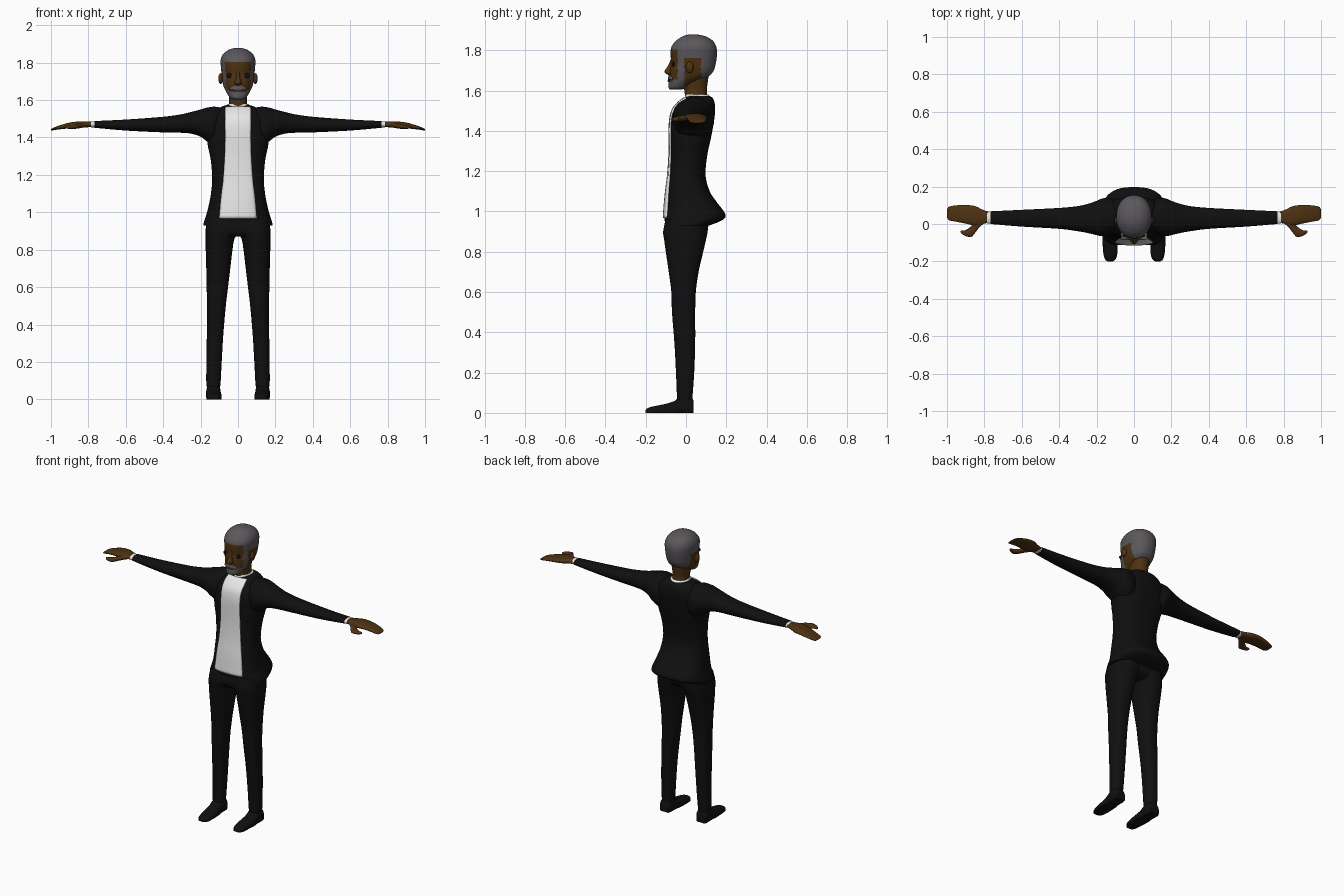
import bpy, bmesh, math
from mathutils import Vector


def mat(name, r, g, b):
    m = bpy.data.materials.new(name)
    m.diffuse_color = (r, g, b, 1)
    return m


SKIN = mat("brown skin", 0.075, 0.032, 0.006)
SUIT = mat("black cloth", 0.005, 0.005, 0.0055)
WHITE = mat("white shirt", 0.8, 0.8, 0.8)
HAIR = mat("grey hair", 0.105, 0.095, 0.105)
DARK = mat("dark eye", 0.005, 0.005, 0.008)
LIP = mat("lip brown", 0.06, 0.018, 0.01)


def dense(rows, sub):
    """Smooth curve through rows of numbers."""
    out = []
    for i in range(len(rows) - 1):
        p0, p1 = rows[max(i - 1, 0)], rows[i]
        p2, p3 = rows[i + 1], rows[min(i + 2, len(rows) - 1)]
        for k in range(sub):
            t = k / sub
            out.append([0.5 * (2 * b + (c - a) * t + (2 * a - 5 * b + 4 * c - d) * t * t
                               + (3 * b - a - 3 * c + d) * t ** 3)
                        for a, b, c, d in zip(p0, p1, p2, p3)])
    return out + [list(rows[-1])]


def finish(bm, name, mats, mirror=False):
    bmesh.ops.recalc_face_normals(bm, faces=bm.faces)
    me = bpy.data.meshes.new(name)
    bm.to_mesh(me)
    bm.free()
    ob = bpy.data.objects.new(name, me)
    bpy.context.collection.objects.link(ob)
    for m in mats:
        me.materials.append(m)
    if mirror:
        ob.modifiers.new("mirror", "MIRROR")
    bpy.ops.object.select_all(action="DESELECT")
    ob.select_set(True)
    bpy.context.view_layer.objects.active = ob
    bpy.ops.object.shade_smooth_by_angle(angle=math.radians(50))
    return ob


def loft(name, rows, axis, mats, n=2.2, seg=24, sub=4, mirror=False, rule=None, floor=False):
    """Rows are (position along axis, a min, a max, b min, b max)."""
    bm = bmesh.new()
    rings = []
    for t, a0, a1, b0, b1 in dense(rows, sub):
        ring = []
        for k in range(seg):
            w = 2 * math.pi * (k + 0.5) / seg
            c, s = math.cos(w), math.sin(w)
            a = (a0 + a1) / 2 + (a1 - a0) / 2 * math.copysign(abs(c) ** (2 / n), c)
            b = (b0 + b1) / 2 + (b1 - b0) / 2 * math.copysign(abs(s) ** (2 / n), s)
            p = {"x": (t, a, b), "y": (a, t, b), "z": (a, b, t)}[axis]
            if floor:
                p = (p[0], p[1], max(p[2], 0))
            ring.append(bm.verts.new(p))
        rings.append(ring)
    for r, q in zip(rings, rings[1:]):
        for k in range(seg):
            j = (k + 1) % seg
            bm.faces.new((r[k], r[j], q[j], q[k]))
    bm.faces.new(rings[0])
    bm.faces.new(rings[-1])
    if rule:
        for f in bm.faces:
            f.material_index = rule(f.calc_center_median())
    return finish(bm, name, mats, mirror)


def front_y(rows, x, z, n):
    """Front surface depth of an upright loft."""
    d = dense(rows, 12)
    for lo, hi in zip(d, d[1:]):
        if hi[0] >= z:
            break
    f = min(max((z - lo[0]) / (hi[0] - lo[0]), 0), 1)
    _, a0, a1, b0, b1 = [p + (q - p) * f for p, q in zip(lo, hi)]
    u = min(abs(x) / ((a1 - a0) / 2), 0.98)
    return (b0 + b1) / 2 - (b1 - b0) / 2 * (1 - u ** n) ** (1 / n)


def plate(name, base, n, spans, material, lift, cols=14):
    """Thin plate lying on a loft's front; spans are (z, x min, x max)."""
    bm = bmesh.new()
    grid = []
    for z, x0, x1 in dense(spans, 5):
        xs = [x0 + (x1 - x0) * i / cols for i in range(cols + 1)]
        grid.append([bm.verts.new((x, front_y(base, x, z, n) - lift, z)) for x in xs])
    for r, q in zip(grid, grid[1:]):
        for k in range(cols):
            bm.faces.new((r[k], r[k + 1], q[k + 1], q[k]))
    ob = finish(bm, name, [material])
    so = ob.modifiers.new("thickness", "SOLIDIFY")
    so.thickness, so.offset = 0.009, 0
    return ob


def ball(name, loc, scale, material):
    bm = bmesh.new()
    bmesh.ops.create_uvsphere(bm, u_segments=16, v_segments=10, radius=1)
    for v in bm.verts:
        v.co = Vector(loc) + Vector(p * s for p, s in zip(v.co, scale))
    return finish(bm, name, [material], True)


def upright(rows):
    """(z, half width, y front, y back) to loft rows."""
    return [(z, -w, w, f, b) for z, w, f, b in rows]


# jacket body with flared hem
body = upright([(0.93, 0.185, -0.095, 0.115), (0.95, 0.182, -0.105, 0.168), (0.972, 0.175, -0.108, 0.196),
                (1.0, 0.166, -0.106, 0.188), (1.05, 0.154, -0.102, 0.15), (1.1, 0.145, -0.097, 0.118),
                (1.18, 0.138, -0.087, 0.097), (1.28, 0.146, -0.08, 0.106), (1.36, 0.162, -0.079, 0.123),
                (1.44, 0.168, -0.078, 0.138), (1.5, 0.155, -0.066, 0.145), (1.54, 0.125, -0.036, 0.142),
                (1.563, 0.092, -0.006, 0.132), (1.574, 0.06, 0.008, 0.115)])
loft("jacket", body, "z", [SUIT], n=2.6, seg=48)

# shirt front and collar
plate("shirt_front", body, 2.6, [(0.968, -0.1, 0.1), (1.08, -0.09, 0.09), (1.2, -0.076, 0.076),
                                 (1.35, -0.068, 0.068), (1.48, -0.068, 0.068), (1.535, -0.07, 0.07),
                                 (1.562, -0.066, 0.066)], WHITE, 0.003)
loft("collar", upright([(1.55, 0.07, -0.012, 0.13), (1.568, 0.063, -0.006, 0.122),
                        (1.58, 0.054, -0.004, 0.112)]), "z", [WHITE], seg=32)

# sleeves, cuffs, hands and thumbs
loft("sleeve", [(0.05, 0.0, 0.11, 1.4, 1.55), (0.12, -0.055, 0.138, 1.355, 1.565),
                (0.165, -0.066, 0.138, 1.378, 1.56), (0.2, -0.06, 0.124, 1.404, 1.55),
                (0.25, -0.048, 0.107, 1.42, 1.537), (0.3, -0.039, 0.096, 1.425, 1.525),
                (0.4, -0.026, 0.086, 1.427, 1.511), (0.6, -0.014, 0.076, 1.437, 1.496),
                (0.768, 0.0, 0.068, 1.452, 1.488)], "x", [SUIT], seg=32, mirror=True)
loft("cuff", [(0.75, 0.002, 0.066, 1.454, 1.486), (0.787, 0.002, 0.066, 1.454, 1.486)],
     "x", [WHITE], mirror=True)
loft("hand", [(0.77, 0.008, 0.064, 1.457, 1.483), (0.81, 0.0, 0.077, 1.454, 1.486),
              (0.85, -0.008, 0.096, 1.451, 1.486), (0.9, 0.002, 0.102, 1.449, 1.48),
              (0.95, 0.012, 0.1, 1.444, 1.466), (0.985, 0.018, 0.094, 1.439, 1.453),
              (0.997, 0.028, 0.085, 1.438, 1.446), (1.0, 0.042, 0.07, 1.439, 1.443)],
     "x", [SKIN], n=2.4, mirror=True)
loft("thumb", [(0.8, 0.005, 0.04, 1.458, 1.48), (0.83, -0.022, 0.03, 1.452, 1.48),
               (0.855, -0.055, 0.01, 1.448, 1.475), (0.872, -0.07, -0.012, 1.446, 1.47),
               (0.9, -0.065, -0.032, 1.446, 1.466), (0.92, -0.053, -0.034, 1.448, 1.462),
               (0.927, -0.045, -0.037, 1.452, 1.458)], "x", [SKIN], seg=16, mirror=True)

# trousers
loft("trouser_leg", [(0.06, 0.096, 0.166, -0.045, 0.032), (0.1, 0.092, 0.17, -0.046, 0.034),
                     (0.2, 0.087, 0.169, -0.05, 0.041), (0.35, 0.078, 0.167, -0.058, 0.046),
                     (0.5, 0.065, 0.166, -0.07, 0.046), (0.6, 0.053, 0.168, -0.073, 0.049),
                     (0.7, 0.041, 0.17, -0.086, 0.063), (0.8, 0.029, 0.173, -0.101, 0.086),
                     (0.86, 0.018, 0.174, -0.109, 0.1), (0.9, -0.01, 0.174, -0.114, 0.108),
                     (0.96, -0.02, 0.168, -0.1, 0.115)], "z", [SUIT], n=2.4, seg=28, mirror=True)
loft("trouser_seat", upright([(0.87, 0.09, -0.09, 0.07), (0.89, 0.15, -0.107, 0.095),
                              (0.92, 0.17, -0.11, 0.108), (0.97, 0.165, -0.1, 0.12)]),
     "z", [SUIT], n=2.6, seg=32)

# shoes
loft("shoe", [(-0.2, 0.115, 0.14, -0.01, 0.014), (-0.192, 0.101, 0.153, -0.015, 0.023),
              (-0.165, 0.09, 0.163, -0.02, 0.032), (-0.11, 0.087, 0.168, -0.02, 0.043),
              (-0.06, 0.09, 0.17, -0.02, 0.058), (-0.03, 0.092, 0.17, -0.02, 0.078),
              (0.02, 0.093, 0.17, -0.02, 0.08), (0.036, 0.1, 0.163, -0.02, 0.065)],
     "y", [SUIT], n=2.6, mirror=True, floor=True)

# neck
loft("neck", upright([(1.54, 0.05, -0.005, 0.11), (1.6, 0.048, -0.008, 0.104),
                      (1.64, 0.052, -0.022, 0.108), (1.69, 0.058, -0.02, 0.115)]),
     "z", [SKIN], seg=28)

# head with hair, sideburns and beard
head = upright([(1.604, 0.022, -0.076, -0.03), (1.612, 0.042, -0.086, 0.0), (1.638, 0.06, -0.086, 0.05),
                (1.67, 0.076, -0.08, 0.112), (1.7, 0.084, -0.079, 0.138), (1.74, 0.088, -0.074, 0.149),
                (1.78, 0.092, -0.077, 0.154), (1.815, 0.093, -0.073, 0.151), (1.845, 0.08, -0.052, 0.135),
                (1.865, 0.057, -0.024, 0.106), (1.875, 0.034, 0.0, 0.075), (1.879, 0.012, 0.025, 0.045)])


def hair_rule(c):
    if c.y < -0.042:
        hairy = c.z > 1.803 or c.z < 1.642 or (abs(c.x) > 0.045 and c.z < 1.655)
    elif c.y < -0.008:
        hairy = c.z > 1.61
    else:
        hairy = c.z > (1.757 if c.y < 0.075 else 1.665)
    return 1 if hairy else 0


loft("head", head, "z", [SKIN, HAIR], n=2.2, seg=72, sub=6, rule=hair_rule)

# moustache and mouth
plate("moustache", head, 2.2, [(1.655, -0.045, 0.045), (1.666, -0.041, 0.041), (1.677, -0.024, 0.024)],
      HAIR, 0.003)
plate("mouth", head, 2.2, [(1.643, -0.018, 0.018), (1.649, -0.026, 0.026), (1.655, -0.022, 0.022)],
      LIP, 0.002)

# nose, ears and eyes
loft("nose", upright([(1.677, 0.01, -0.088, -0.06), (1.685, 0.02, -0.101, -0.06),
                      (1.697, 0.018, -0.107, -0.06), (1.72, 0.011, -0.092, -0.06),
                      (1.755, 0.009, -0.075, -0.06)]), "z", [SKIN], seg=16)
ball("ear", (0.093, 0.018, 1.715), (0.012, 0.02, 0.029), SKIN)
ball("eye", (0.044, front_y(head, 0.044, 1.731, 2.2), 1.731), (0.018, 0.006, 0.014), DARK)
